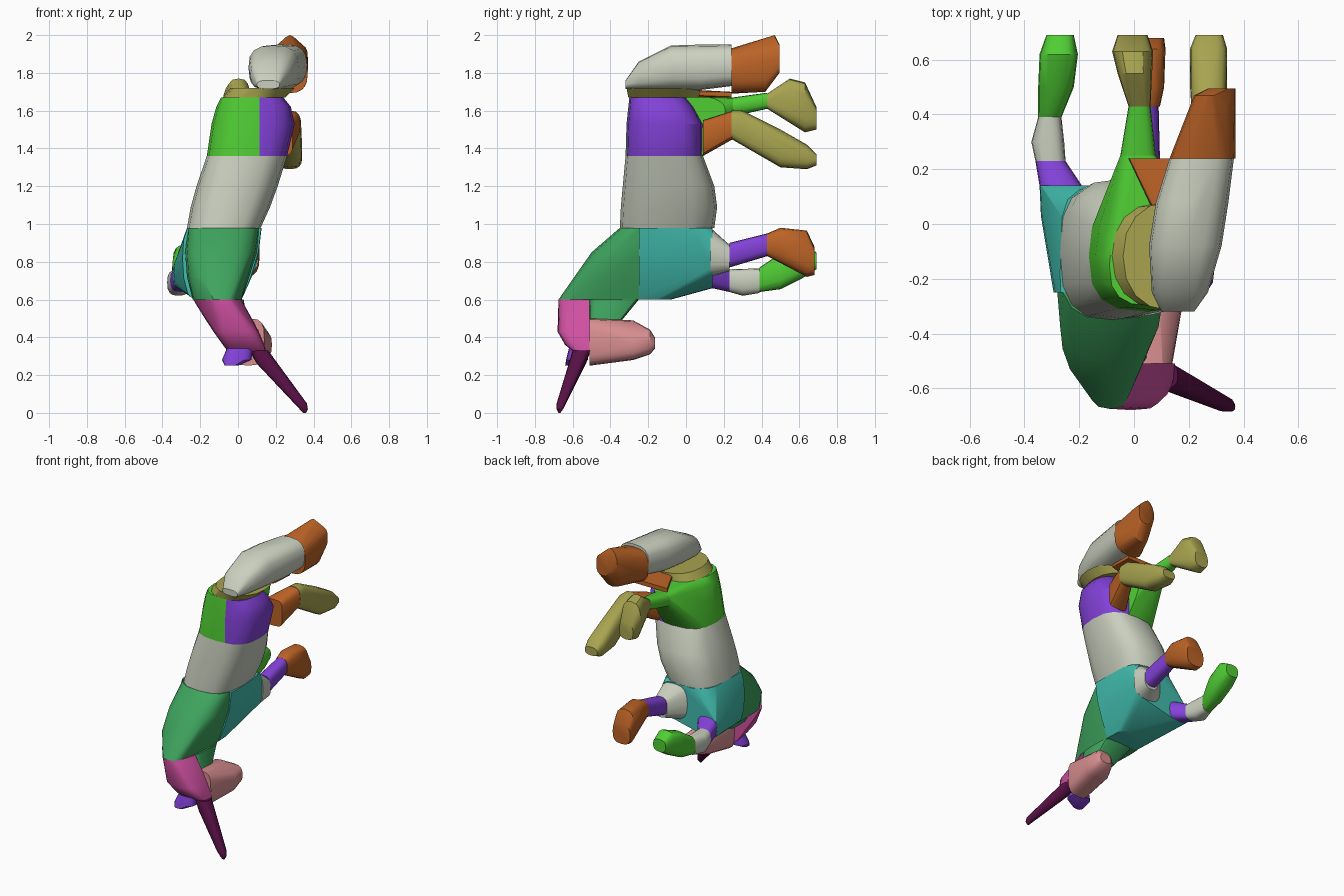
import bpy, bmesh, math

cube = bpy.data.objects.get("Cube")
if cube:
    bpy.data.objects.remove(cube, do_unlink=True)


def make_material(name, rgb):
    lin = [((c / 255 + 0.055) / 1.055) ** 2.4 for c in rgb]
    m = bpy.data.materials.new(name)
    m.use_nodes = True
    m.diffuse_color = (*lin, 1)
    m.node_tree.nodes["Principled BSDF"].inputs["Base Color"].default_value = (*lin, 1)
    return m


MATS = {n: make_material(n, c) for n, c in {
    "bright green": (80, 206, 52), "pale grey": (202, 208, 191), "purple": (130, 65, 215),
    "orange": (188, 99, 38), "olive": (168, 164, 80), "dark green": (62, 164, 94),
    "teal": (65, 188, 173), "magenta": (206, 80, 160), "pink": (216, 142, 144),
    "plum": (86, 16, 68)}.items()}


def ring(axis, pos, x0, x1, b0, b1, n=2.8):
    """Rounded box outline across the given axis; a higher n gives squarer corners."""
    pts = []
    for i in range(16):
        c, s = math.cos(math.tau * i / 16), math.sin(math.tau * i / 16)
        x = (x0 + x1) / 2 + math.copysign(abs(c) ** (2 / n), c) * (x1 - x0) / 2
        b = (b0 + b1) / 2 + math.copysign(abs(s) ** (2 / n), s) * (b1 - b0) / 2
        pts.append((x, b, pos) if axis == "z" else (x, pos, b))
    return pts


def hull(name, mat, sections, cut=None):
    """Convex part stretched over rings; cut = (point, normal of the removed side)."""
    bm = bmesh.new()
    for s in sections:
        for p in ring(*s):
            bm.verts.new(p)
    res = bmesh.ops.convex_hull(bm, input=bm.verts[:])
    junk = {e for e in res["geom_interior"] + res["geom_unused"] if isinstance(e, bmesh.types.BMVert)}
    bmesh.ops.delete(bm, geom=list(junk), context="VERTS")
    if cut:
        bmesh.ops.bisect_plane(bm, geom=bm.verts[:] + bm.edges[:] + bm.faces[:],
                               plane_co=cut[0], plane_no=cut[1], clear_outer=True)
        bmesh.ops.holes_fill(bm, edges=[e for e in bm.edges if e.is_boundary])
    bmesh.ops.dissolve_limit(bm, angle_limit=math.radians(2), verts=bm.verts[:], edges=bm.edges[:])
    bmesh.ops.recalc_face_normals(bm, faces=bm.faces[:])
    me = bpy.data.meshes.new(name)
    bm.to_mesh(me)
    bm.free()
    me.materials.append(MATS[mat])
    ob = bpy.data.objects.new(name, me)
    bpy.context.collection.objects.link(ob)
    parts.append(ob)


parts = []

# Trunk
hull("trunk", "pale grey", [
    ("z", 0.98, -0.27, 0.12, -0.35, 0.15), ("z", 1.09, -0.25, 0.17, -0.345, 0.165),
    ("z", 1.2, -0.22, 0.21, -0.335, 0.15), ("z", 1.36, -0.165, 0.26, -0.32, 0.09)])

# Haunches: one shape split along its length, the first running into a thigh
haunch = [("z", 1.36, -0.165, 0.26, -0.32, 0.09), ("z", 1.53, -0.14, 0.30, -0.315, 0.09),
          ("z", 1.62, -0.115, 0.28, -0.305, 0.04), ("z", 1.67, -0.09, 0.24, -0.30, 0.0)]
hull("haunch_inner", "bright green", haunch + [("y", 0.25, -0.05, 0.08, 1.57, 1.67)],
     ((0.115, 0, 0), (1, 0, 0)))
hull("haunch_outer", "purple", haunch, ((0.115, 0, 0), (-1, 0, 0)))

# Rump pad and tail
hull("rump_pad", "olive", [
    ("z", 1.67, -0.08, 0.25, -0.305, 0.075, 2.2), ("z", 1.72, -0.04, 0.30, -0.315, 0.08, 2.2)])
hull("tail_base", "pale grey", [
    ("y", -0.32, 0.10, 0.22, 1.715, 1.76), ("y", -0.25, 0.065, 0.27, 1.71, 1.86),
    ("y", -0.08, 0.055, 0.32, 1.71, 1.945), ("y", 0.08, 0.08, 0.345, 1.71, 1.95),
    ("y", 0.24, 0.13, 0.365, 1.73, 1.95)])
hull("tail_tip", "orange", [
    ("y", 0.24, 0.13, 0.37, 1.69, 1.93), ("y", 0.42, 0.22, 0.37, 1.70, 1.96),
    ("y", 0.47, 0.22, 0.33, 1.80, 2.0, 1.8), ("y", 0.495, 0.27, 0.37, 1.80, 1.95)])
hull("tail_root", "orange", [
    ("y", 0.07, 0.06, 0.25, 1.67, 1.71), ("y", 0.24, -0.02, 0.25, 1.67, 1.70, 8)])

# Hind legs
hull("hind_shin_inner", "bright green", [
    ("y", 0.25, -0.05, 0.08, 1.57, 1.67), ("y", 0.43, -0.02, 0.06, 1.61, 1.695)])
hull("hind_foot_inner", "olive", [
    ("y", 0.43, -0.02, 0.06, 1.61, 1.69), ("y", 0.55, -0.06, 0.065, 1.54, 1.77),
    ("y", 0.63, -0.08, 0.07, 1.485, 1.75), ("y", 0.69, -0.06, 0.05, 1.50, 1.62)])
hull("hind_thigh_outer", "orange", [
    ("y", 0.09, 0.14, 0.29, 1.36, 1.55, 4.5), ("y", 0.25, 0.22, 0.33, 1.45, 1.60)])
hull("hind_foot_outer", "olive", [
    ("y", 0.24, 0.22, 0.33, 1.45, 1.60), ("y", 0.30, 0.22, 0.335, 1.42, 1.60),
    ("y", 0.50, 0.205, 0.34, 1.30, 1.50), ("y", 0.64, 0.205, 0.34, 1.29, 1.42),
    ("y", 0.69, 0.225, 0.325, 1.31, 1.37)])

# Chest, split between shoulder and neck
hull("shoulder", "teal", [
    ("z", 0.98, -0.27, 0.125, -0.50, 0.135, 4.5), ("z", 0.85, -0.28, 0.11, -0.50, 0.135, 4),
    ("z", 0.72, -0.27, 0.07, -0.50, 0.11, 4), ("z", 0.60, -0.23, 0.02, -0.50, -0.08, 4),
    ("y", 0.14, -0.20, 0.10, 0.72, 0.98, 4), ("y", 0.03, -0.34, -0.20, 0.65, 0.84),
    ("y", 0.14, -0.345, -0.20, 0.66, 0.80, 4)],
     ((0, -0.25, 0), (0, -1, 0)))
hull("neck", "dark green", [
    ("z", 0.98, -0.27, 0.12, -0.35, 0.05), ("z", 0.85, -0.28, 0.10, -0.50, 0.0),
    ("z", 0.72, -0.27, 0.06, -0.59, -0.05), ("z", 0.60, -0.24, 0.02, -0.56, -0.10, 4),
    ("z", 0.60, -0.17, -0.01, -0.675, -0.40)],
     ((0, -0.25, 0), (0, 1, 0)))
hull("throat", "dark green", [
    ("z", 0.60, -0.20, 0.03, -0.51, -0.25, 6), ("z", 0.49, -0.13, 0.05, -0.51, -0.34, 6)])

# Front legs
hull("front_thigh_inner", "pale grey", [
    ("y", 0.13, -0.12, 0.11, 0.72, 0.98), ("y", 0.23, -0.01, 0.10, 0.75, 0.89)])
hull("front_shin_inner", "purple", [
    ("y", 0.23, -0.01, 0.095, 0.77, 0.90), ("y", 0.43, 0.0, 0.09, 0.83, 0.95)])
hull("front_foot_inner", "orange", [
    ("y", 0.43, -0.005, 0.095, 0.83, 0.95), ("y", 0.50, -0.02, 0.11, 0.80, 0.98),
    ("y", 0.64, -0.035, 0.115, 0.72, 0.965), ("y", 0.68, -0.03, 0.11, 0.73, 0.88)])
hull("front_thigh_outer", "purple", [
    ("y", 0.14, -0.345, -0.19, 0.66, 0.80), ("y", 0.23, -0.36, -0.25, 0.64, 0.76)])
hull("front_shin_outer", "pale grey", [
    ("y", 0.23, -0.36, -0.25, 0.64, 0.76), ("y", 0.30, -0.375, -0.255, 0.62, 0.76),
    ("y", 0.39, -0.35, -0.265, 0.635, 0.765)])
hull("front_foot_outer", "bright green", [
    ("y", 0.39, -0.35, -0.265, 0.64, 0.77), ("y", 0.50, -0.35, -0.22, 0.655, 0.845),
    ("y", 0.62, -0.345, -0.205, 0.715, 0.89), ("y", 0.69, -0.32, -0.22, 0.76, 0.85)])

# Head, muzzle, ear and horn
hull("forehead", "magenta", [
    ("z", 0.60, -0.17, -0.01, -0.675, -0.40), ("z", 0.60, -0.24, 0.02, -0.56, -0.40, 4),
    ("z", 0.43, -0.13, 0.11, -0.68, -0.40, 3.5), ("z", 0.36, -0.08, 0.14, -0.64, -0.40, 4),
    ("z", 0.32, -0.05, 0.15, -0.59, -0.42, 4)],
     ((0, -0.51, 0), (0, 1, 0)))
hull("muzzle", "pink", [
    ("y", -0.51, -0.03, 0.14, 0.25, 0.50, 3.5), ("y", -0.28, -0.02, 0.13, 0.29, 0.49),
    ("y", -0.28, 0.02, 0.18, 0.28, 0.44), ("y", -0.19, 0.03, 0.17, 0.31, 0.44),
    ("y", -0.165, 0.06, 0.15, 0.34, 0.40)])
hull("ear", "purple", [
    ("z", 0.34, -0.06, 0.08, -0.62, -0.51), ("z", 0.28, -0.085, 0.07, -0.635, -0.52),
    ("z", 0.25, -0.07, 0.0, -0.64, -0.58)])
hull("horn", "plum", [
    ("z", 0.33, 0.06, 0.16, -0.60, -0.505), ("z", 0.26, 0.10, 0.195, -0.615, -0.53),
    ("z", 0.05, 0.30, 0.365, -0.685, -0.635), ("z", 0.02, 0.33, 0.37, -0.685, -0.65),
    ("z", 0.0, 0.345, 0.36, -0.675, -0.665)])

# Smooth shading with crisp edges
bpy.ops.object.select_all(action="DESELECT")
for ob in parts:
    ob.select_set(True)
bpy.context.view_layer.objects.active = parts[0]
bpy.ops.object.shade_smooth_by_angle(angle=math.radians(32))
